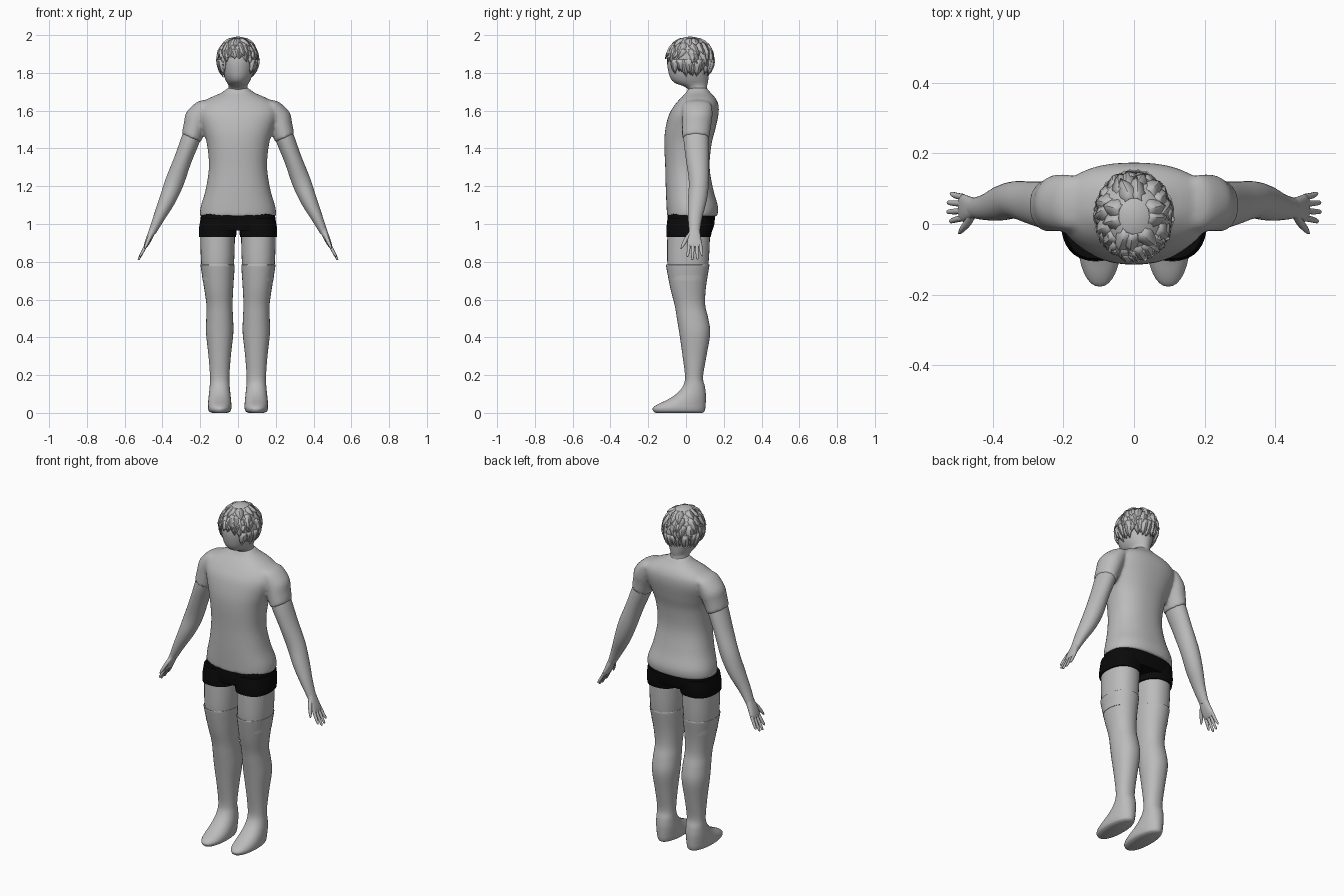
import bpy, bmesh, math, random
from mathutils import Vector

if "Cube" in bpy.data.objects:
    bpy.data.objects.remove(bpy.data.objects["Cube"])

random.seed(4)
TILT = 0.42                      # lean of the arms away from the body


def material(name, c):
    m = bpy.data.materials.new(name)
    m.diffuse_color = (c, c, c, 1)
    m.use_nodes = True
    m.node_tree.nodes["Principled BSDF"].inputs["Base Color"].default_value = m.diffuse_color
    return m


GREY = material("light grey", 0.5)
BLACK = material("black", 0.003)


def spline(p, steps):
    """Catmull-Rom through tuples of numbers."""
    out = []
    for i in range(len(p) - 1):
        a, b, c, d = p[max(i - 1, 0)], p[i], p[i + 1], p[min(i + 2, len(p) - 1)]
        for k in range(steps):
            t = k / steps
            out.append([0.5 * (2 * q + (r - o) * t + (2 * o - 5 * q + 4 * r - s) * t * t
                               + (3 * q - o - 3 * r + s) * t ** 3)
                        for o, q, r, s in zip(a, b, c, d)])
    return out + [list(p[-1])]


def loft(bm, rings, tilt=0.0, n=2.0, segs=32, steps=4):
    """Closed tube through rings (x, y, z, half width, half depth)."""
    loops = []
    for x, y, z, a, b in spline(rings, steps):
        loop = []
        for i in range(segs):
            w = 2 * math.pi * i / segs
            c, s = math.cos(w), math.sin(w)
            u = math.copysign(abs(c) ** (2 / n), c) * a
            v = math.copysign(abs(s) ** (2 / n), s) * b
            loop.append(bm.verts.new((x + u * math.cos(tilt), y + v, z + u * math.sin(tilt))))
        loops.append(loop)
    for p, q in zip(loops, loops[1:]):
        for i in range(segs):
            j = (i + 1) % segs
            bm.faces.new((p[i], p[j], q[j], q[i]))
    bm.faces.new(loops[0])
    bm.faces.new(loops[-1])


def slices(rows, x=0.0):
    """Rows of (z, front y, back y, half width) to rings."""
    return [(x, (f + b) / 2, z, w, (b - f) / 2) for z, f, b, w in rows]


def finish(bm, name, mat, mirror=False, angle=50):
    bmesh.ops.recalc_face_normals(bm, faces=bm.faces)
    me = bpy.data.meshes.new(name)
    bm.to_mesh(me)
    bm.free()
    me.materials.append(mat)
    ob = bpy.data.objects.new(name, me)
    bpy.context.collection.objects.link(ob)
    if mirror:
        ob.modifiers.new("mirror", 'MIRROR').use_mirror_merge = False
    bpy.ops.object.select_all(action='DESELECT')
    ob.select_set(True)
    bpy.context.view_layer.objects.active = ob
    bpy.ops.object.shade_smooth_by_angle(angle=math.radians(angle))
    return ob


# shirt: torso and short sleeves fused into one smooth skin
bm = bmesh.new()
loft(bm, slices([(1.04, -.10, .165, .202), (1.09, -.103, .17, .198), (1.18, -.107, .145, .172),
                 (1.30, -.11, .125, .154), (1.42, -.115, .135, .164), (1.50, -.11, .155, .187),
                 (1.58, -.09, .172, .215), (1.63, -.06, .172, .205), (1.665, -.03, .157, .155),
                 (1.695, 0, .13, .088), (1.72, .012, .112, .055)]), n=2.3, segs=48)
for side in (1, -1):
    loft(bm, [(side * x, y, z, a, b) for x, y, z, a, b in
              [(.15, .06, 1.645, .03, .06), (.18, .06, 1.625, .045, .078), (.215, .06, 1.565, .064, .08),
               (.232, .055, 1.51, .06, .076), (.247, .052, 1.455, .056, .073)]], side * TILT)
shirt = finish(bm, "shirt", GREY)
r = shirt.modifiers.new("fuse", 'REMESH')
r.mode, r.voxel_size, r.use_smooth_shade = 'VOXEL', 0.009, True
s = shirt.modifiers.new("soften", 'SMOOTH')
s.factor, s.iterations = 0.5, 6

# head and neck
bm = bmesh.new()
loft(bm, slices([(1.67, .02, .14, .06), (1.71, .012, .115, .05), (1.73, -.015, .112, .05),
                 (1.745, -.055, .115, .056), (1.765, -.078, .118, .067), (1.80, -.092, .122, .08),
                 (1.86, -.10, .13, .09), (1.92, -.09, .125, .087), (1.96, -.05, .09, .06),
                 (1.975, 0, .05, .02)]))
finish(bm, "head", GREY)

# ears
bm = bmesh.new()
loft(bm, [(.082, .035, 1.80, .005, .008), (.088, .038, 1.815, .011, .016),
          (.094, .042, 1.845, .013, .022), (.094, .044, 1.86, .004, .008)], segs=12)
finish(bm, "ear", GREY, mirror=True)

# hair: a cap trimmed at the hairline with layered pointed locks
HC, HR = Vector((0, .022, 1.872)), Vector((.108, .125, .12))


def on_head(az, el, k=1.0):
    """Point on the hair shell; az 0 is the front."""
    d = Vector((math.sin(az) * math.cos(el), -math.cos(az) * math.cos(el), math.sin(el)))
    return HC + k * Vector((d.x * HR.x, d.y * HR.y, d.z * HR.z))


def hairline(az):
    f = max(0, math.cos(az))
    return 1.815 + 0.075 * f ** 2 - 0.015 * f * math.sin(az)


bm = bmesh.new()
bmesh.ops.create_uvsphere(bm, u_segments=40, v_segments=28, radius=1)
for v in bm.verts:
    v.co = HC + Vector((v.co.x * HR.x, v.co.y * HR.y, v.co.z * HR.z))
low = []
for f in bm.faces:
    c = f.calc_center_median() - HC
    if c.z + HC.z < hairline(math.atan2(c.x, -c.y)):
        low.append(f)
bmesh.ops.delete(bm, geom=low, context='FACES')
cap = finish(bm, "hair_cap", GREY)
m = cap.modifiers.new("thickness", 'SOLIDIFY')
m.thickness, m.offset = 0.012, -1


def lock(bm, az, el0, el1, width, sweep, lift):
    rows = []
    for k in range(4):
        t = k / 3
        el, a = el0 + (el1 - el0) * t, az + sweep * t
        w = width * (1, 1.1, .75, 0)[k] / max(.35, math.cos(el))
        r = 1.01 + lift * t
        pts = [(a, r)] if k == 3 else [(a - w, r - .02), (a, r + .025), (a + w, r - .02)]
        rows.append([bm.verts.new(on_head(x, el, q)) for x, q in pts])
    for p, q in zip(rows, rows[1:]):
        for i in range(2):
            bm.faces.new((p[i], p[i + 1], q[i + 1], q[i]) if len(q) == 3 else (p[i], p[i + 1], q[0]))


bm = bmesh.new()
for el0, count, drop in ((1.15, 9, .55), (.8, 15, .6), (.45, 20, .6)):
    for i in range(count):
        az = 2 * math.pi * (i + random.uniform(-.3, .3)) / count
        end = el0 - drop * random.uniform(.9, 1.3)
        if math.cos(az) > .3:
            end = max(end, .02)
        lock(bm, az, el0, end, .2, random.uniform(-.2, .25), random.uniform(.02, .07))
for i in range(22):              # jagged rim around sides and nape
    az = .85 + (2 * math.pi - 1.7) * i / 21
    lock(bm, az, 0, -.58 - random.uniform(0, .3), .17, random.uniform(-.1, .1), random.uniform(-.02, .06))
for az, end in ((-.85, -.3), (-.6, -.12), (-.3, .08), (.1, .05), (.4, -.12), (.7, -.35), (1.0, -.55)):
    lock(bm, az - .1, .65, end, .22, .12, .03)   # side-swept fringe
locks = finish(bm, "hair_locks", GREY, angle=25)
m = locks.modifiers.new("thickness", 'SOLIDIFY')
m.thickness, m.offset = 0.004, -1

# arms
bm = bmesh.new()
loft(bm, [(.22, .053, 1.53, .048, .062), (.25, .053, 1.45, .05, .066), (.292, .06, 1.34, .047, .06),
          (.335, .068, 1.225, .05, .053), (.375, .06, 1.125, .043, .05), (.42, .048, 1.03, .03, .037),
          (.455, .045, .955, .02, .028)], TILT)
finish(bm, "arm", GREY, mirror=True)

# hands: palm, four fingers and a thumb
bm = bmesh.new()


def along(s, y, a, b, out=0):
    return (.452 + s * math.sin(TILT) + out, y, .965 - s * math.cos(TILT), a, b)


loft(bm, [along(-.01, .045, .019, .027), along(.035, .044, .017, .034), along(.075, .045, .013, .039),
          along(.095, .046, .008, .034)], TILT, n=2.4, segs=20)
for off, end in ((-.029, .152), (-.009, .17), (.011, .167), (.03, .148)):
    y = .046 + off
    loft(bm, [along(.075, y, .009, .0095), along(.12, y + off * .15, .008, .0085, .003),
              along(end - .008, y + off * .3, .006, .0065, .006), along(end, y + off * .33, .002, .002, .007)],
         TILT, segs=10, steps=3)
loft(bm, [along(.01, .03, .012, .014), along(.045, .004, .011, .013), along(.085, -.016, .008, .009),
          along(.105, -.026, .003, .003)], TILT, segs=10)
finish(bm, "hand", GREY, mirror=True)

# shorts: hip band and two short legs
bm = bmesh.new()
loft(bm, slices([(.965, -.095, .14, .195), (1.0, -.098, .15, .2), (1.06, -.096, .155, .195)]), n=2.5, segs=40)
for x in (.108, -.108):
    loft(bm, slices([(.93, -.104, .13, .098), (.97, -.104, .138, .099), (1.03, -.098, .14, .09)], x), n=2.4)
finish(bm, "shorts", BLACK)

# thighs, bare between shorts and leg
bm = bmesh.new()
loft(bm, slices([(.70, -.088, .108, .08), (.78, -.098, .118, .086), (.86, -.10, .124, .09),
                 (.98, -.098, .128, .092)], .108), n=2.2)
finish(bm, "thigh", GREY, mirror=True)

# lower legs running into the feet
bm = bmesh.new()
foot = [(0, -.160, .085, .04), (.008, -.172, .097, .056), (.025, -.176, .102, .062), (.045, -.150, .104, .062),
        (.07, -.098, .105, .060), (.10, -.052, .105, .057), (.14, -.017, .100, .053), (.19, -.005, .090, .051)]
leg = [(.30, -.018, .108, .059), (.42, -.035, .128, .072), (.50, -.048, .118, .071), (.57, -.06, .102, .069),
       (.66, -.083, .105, .077), (.775, -.105, .123, .09), (.78, -.104, .122, .088)]
rows = slices(foot + leg, .097)
rings = [(.097 + .011 * max(0, (z - .55) / .23), y, z, a, b) for x, y, z, a, b in rows]
loft(bm, rings, n=2.15)
finish(bm, "leg", GREY, mirror=True)
